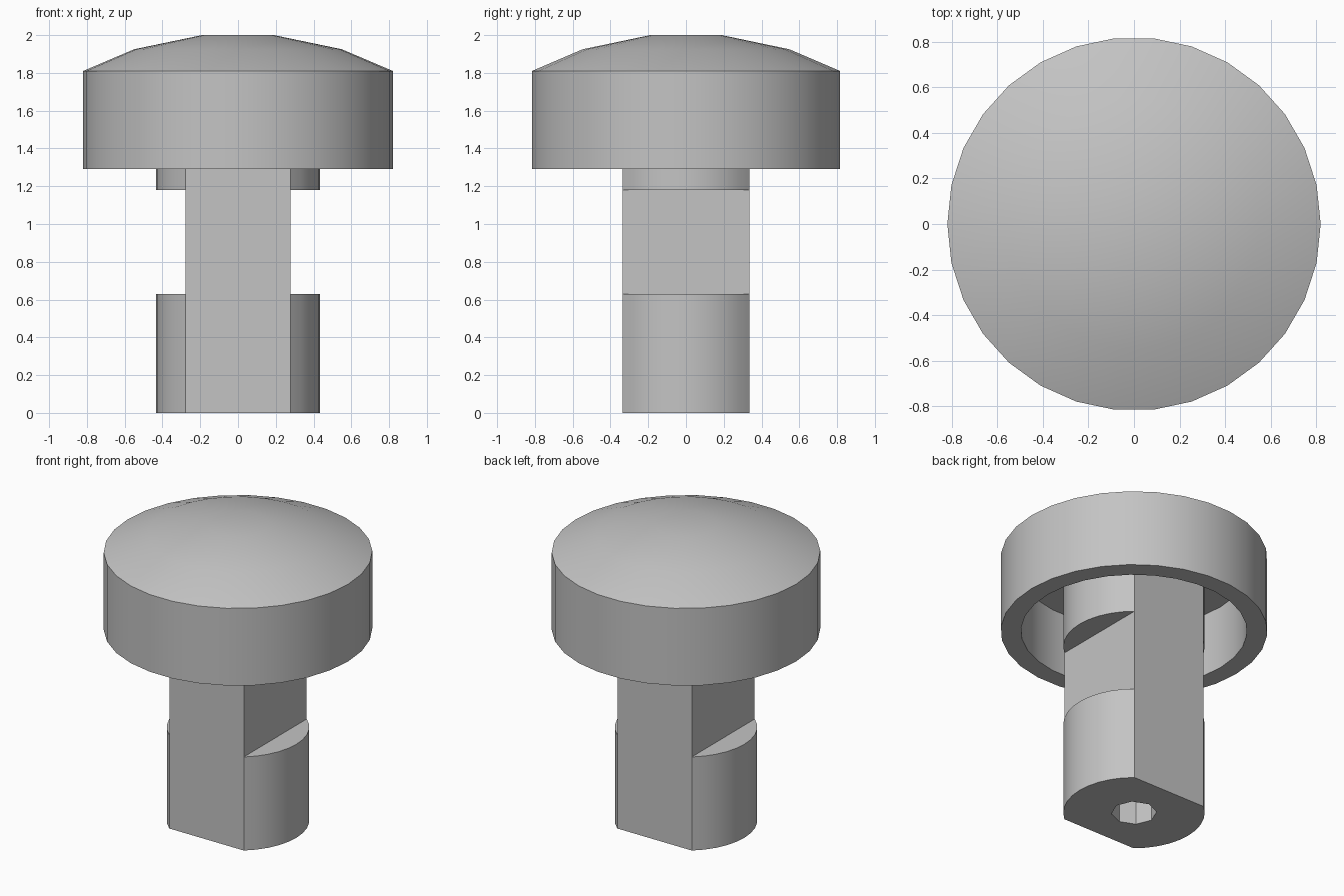
import bpy
import bmesh
import math

cube = bpy.data.objects.get("Cube")
if cube:
    bpy.data.objects.remove(cube, do_unlink=True)

# Single plain grey material
grey = bpy.data.materials.new("plain grey")
grey.use_nodes = True
colour = (0.55, 0.55, 0.55, 1)
grey.diffuse_color = colour
grey.node_tree.nodes["Principled BSDF"].inputs["Base Color"].default_value = colour


def finish(name, bm):
    """Turn a bmesh into a linked, coloured object."""
    bmesh.ops.recalc_face_normals(bm, faces=bm.faces)
    mesh = bpy.data.meshes.new(name)
    bm.to_mesh(mesh)
    bm.free()
    mesh.materials.append(grey)
    obj = bpy.data.objects.new(name, mesh)
    bpy.context.collection.objects.link(obj)
    return obj


def activate(obj):
    bpy.ops.object.select_all(action='DESELECT')
    obj.select_set(True)
    bpy.context.view_layer.objects.active = obj


def smooth(obj):
    activate(obj)
    bpy.ops.object.shade_smooth_by_angle(angle=math.radians(30))


def lathe(name, profile, sides):
    """Revolve (radius, height) points around z."""
    bm = bmesh.new()
    verts = [bm.verts.new((r, 0, z)) for r, z in profile]
    edges = [bm.edges.new(pair) for pair in zip(verts, verts[1:])]
    bmesh.ops.spin(bm, geom=verts + edges, cent=(0, 0, 0), axis=(0, 0, 1),
                   angle=math.tau, steps=sides)
    bmesh.ops.remove_doubles(bm, verts=bm.verts, dist=0.0005)
    return finish(name, bm)


def prism(name, outline, bottom, top):
    """Extrude an xy outline from bottom to top."""
    bm = bmesh.new()
    face = bm.faces.new([bm.verts.new((x, y, bottom)) for x, y in outline])
    ext = bmesh.ops.extrude_face_region(bm, geom=[face])["geom"]
    moved = [v for v in ext if isinstance(v, bmesh.types.BMVert)]
    bmesh.ops.translate(bm, verts=moved, vec=(0, 0, top - bottom))
    if not face.is_valid or len(bm.faces) < len(outline) + 2:
        bm.faces.new([v for v in bm.verts if v not in moved])
    return finish(name, bm)


def cut(target, cutter):
    """Subtract the cutter and discard it."""
    cutter.hide_render = True
    mod = target.modifiers.new("cut", 'BOOLEAN')
    mod.operation = 'DIFFERENCE'
    mod.solver = 'EXACT'
    mod.object = cutter
    activate(target)
    bpy.ops.object.modifier_apply(modifier=mod.name)
    bpy.data.objects.remove(cutter, do_unlink=True)


# Domed head, hollow underneath
head = lathe("domed_head", [(0, 2), (0.19, 2), (0.55, 1.925), (0.82, 1.81),
                            (0.82, 1.29), (0.695, 1.29), (0.695, 1.72), (0, 1.72)], 30)
smooth(head)

# Stem: round bar with flats on front and back
radius, flat = 0.435, 0.335
corner = math.asin(flat / radius)
steps = 10
outline = []
for start in (0, math.pi):
    for i in range(steps + 1):
        a = start - corner + 2 * corner * i / steps
        outline.append((radius * math.cos(a), radius * math.sin(a)))
stem = prism("stem", outline, 0, 1.74)

# Square notches on the left and right
inner = radius * math.cos(corner)
for side in (-1, 1):
    box = [(side * inner, -0.5), (side * 0.6, -0.5), (side * 0.6, 0.5), (side * inner, 0.5)]
    cut(stem, prism("notch_cutter", box, 0.63, 1.18))

# Blind hole in the bottom
hole = [(0.14 * math.cos(k * math.tau / 8), 0.14 * math.sin(k * math.tau / 8))
        for k in range(8)]
cut(stem, prism("hole_cutter", hole, -0.1, 0.6))
smooth(stem)
